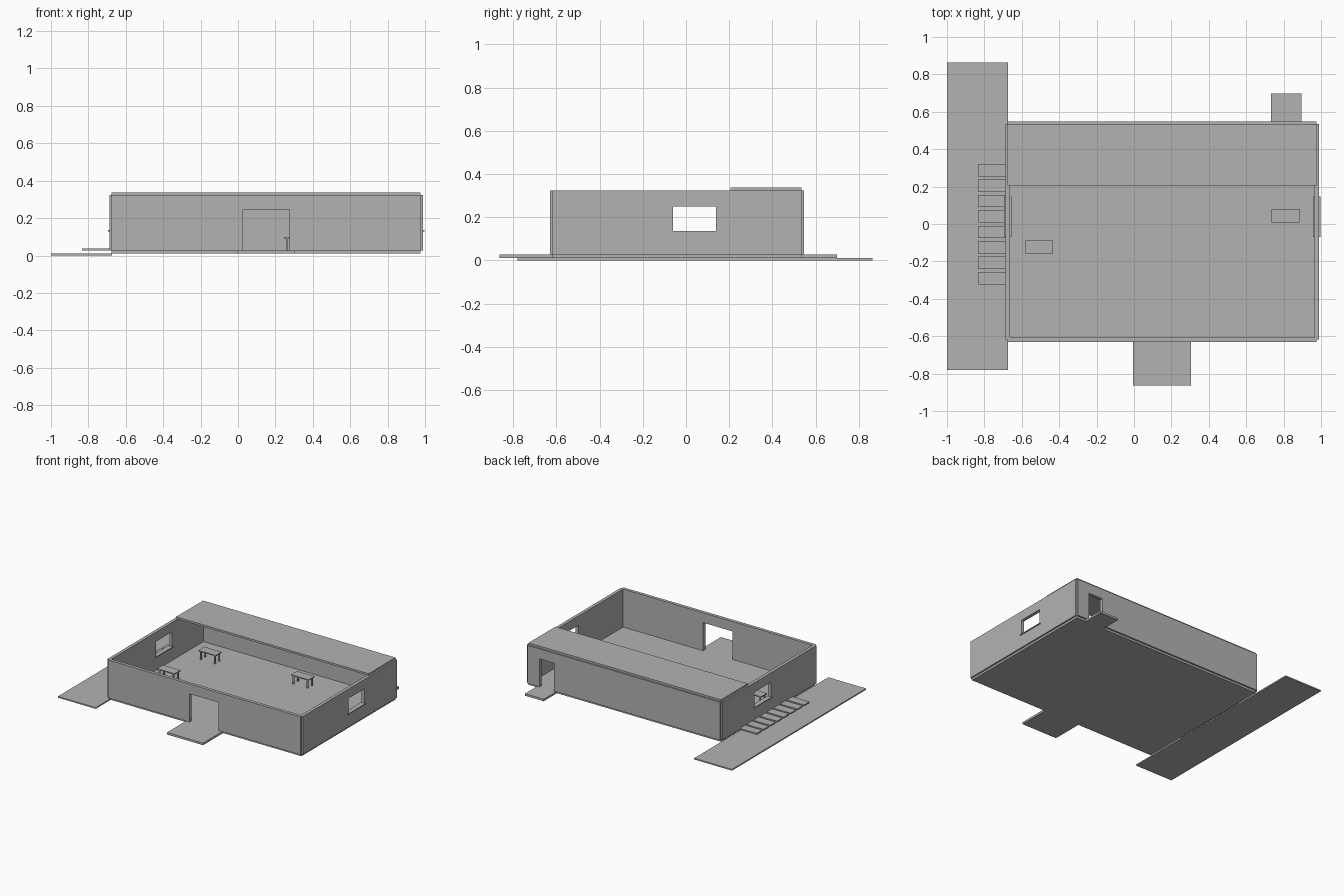
import bpy, bmesh
from mathutils import Vector

cube = bpy.data.objects.get("Cube")
if cube:
    bpy.data.objects.remove(cube, do_unlink=True)

# Single flat colour
grey = bpy.data.materials.new("plain_grey")
grey.use_nodes = True
colour = (0.45, 0.45, 0.45, 1)
grey.diffuse_color = colour
grey.node_tree.nodes["Principled BSDF"].inputs["Base Color"].default_value = colour


def finish(name, bm):
    bmesh.ops.recalc_face_normals(bm, faces=bm.faces)
    mesh = bpy.data.meshes.new(name)
    bm.to_mesh(mesh)
    bm.free()
    mesh.materials.append(grey)
    obj = bpy.data.objects.new(name, mesh)
    bpy.context.collection.objects.link(obj)
    return obj


def add_box(bm, xs, ys, zs):
    verts = bmesh.ops.create_cube(bm, size=1)["verts"]
    for v in verts:
        v.co = Vector([(lo + hi) / 2 + c * (hi - lo)
                       for c, (lo, hi) in zip(v.co, (xs, ys, zs))])


def box(name, xs, ys, zs):
    bm = bmesh.new()
    add_box(bm, xs, ys, zs)
    return finish(name, bm)


def wall(name, axis, centre, along, heights, hole):
    """Wall panel made of grid cells; one cell is left open, then it is thickened."""
    bm = bmesh.new()

    def point(a, z):
        near = centre - THICK / 2
        return (a, near, z) if axis == "x" else (near, a, z)

    grid = [[bm.verts.new(point(a, z)) for z in heights] for a in along]
    for i in range(len(along) - 1):
        for j in range(len(heights) - 1):
            if (i, j) != hole:
                bm.faces.new((grid[i][j], grid[i + 1][j],
                              grid[i + 1][j + 1], grid[i][j + 1]))
    back = bmesh.ops.extrude_face_region(bm, geom=bm.faces[:])["geom"]
    shift = (0, THICK, 0) if axis == "x" else (THICK, 0, 0)
    bmesh.ops.translate(bm, vec=shift,
                        verts=[g for g in back if isinstance(g, bmesh.types.BMVert)])
    return finish(name, bm)


THICK = 0.025
LEFT, RIGHT = -0.675, 0.977
FRONT, BACK = -0.618, 0.535
BASE, FLOOR, TOP = 0.012, 0.028, 0.323
DOOR_TOP = 0.246

# Floor, doorsteps and side pavement
box("floor", (LEFT, RIGHT), (FRONT, BACK), (BASE, FLOOR))
box("front_doorstep", (-0.005, 0.305), (-0.864, FRONT), (BASE, FLOOR))
box("back_doorstep", (0.733, 0.895), (BACK, 0.698), (BASE, FLOOR))
box("side_pavement", (-1.0, LEFT), (-0.781, 0.864), (0, 0.01))

# Walls with doorways and windows
doors = (FLOOR, DOOR_TOP, TOP)
wall("front_wall", "x", FRONT, (LEFT, 0.026, 0.276, RIGHT), doors, (1, 0))
wall("back_wall", "x", BACK, (LEFT, 0.752, 0.874, RIGHT), doors, (1, 0))
for side, x in (("right", LEFT), ("left", RIGHT)):
    wall(side + "_wall", "y", x, (FRONT, -0.06, 0.139, BACK),
         (FLOOR, 0.133, 0.25, TOP), (1, 1))
    box(side + "_window_sill", (x - 0.019, x + 0.019), (-0.069, 0.148), (0.129, 0.136))

# Partial roof over the back
box("roof", (LEFT, RIGHT), (0.206, BACK), (TOP, 0.338))

# Row of slats along the side
for i in range(8):
    y = 0.288 - i * 0.0826
    box(f"side_slat_{i + 1}", (-0.833, LEFT), (y - 0.033, y + 0.033), (0.028, 0.038))

# Tables
for i, (x, y) in enumerate([(-0.509, -0.123), (0.81, 0.043), (0.322, 0.335), (-0.445, 0.293)]):
    bm = bmesh.new()
    add_box(bm, (x - 0.075, x + 0.075), (y - 0.036, y + 0.036), (0.092, 0.1))
    for sx in (-1, 1):
        for sy in (-1, 1):
            lx, ly = x + sx * 0.06, y + sy * 0.026
            add_box(bm, (lx - 0.005, lx + 0.005), (ly - 0.005, ly + 0.005), (FLOOR, 0.092))
    finish(f"table_{i + 1}", bm)
